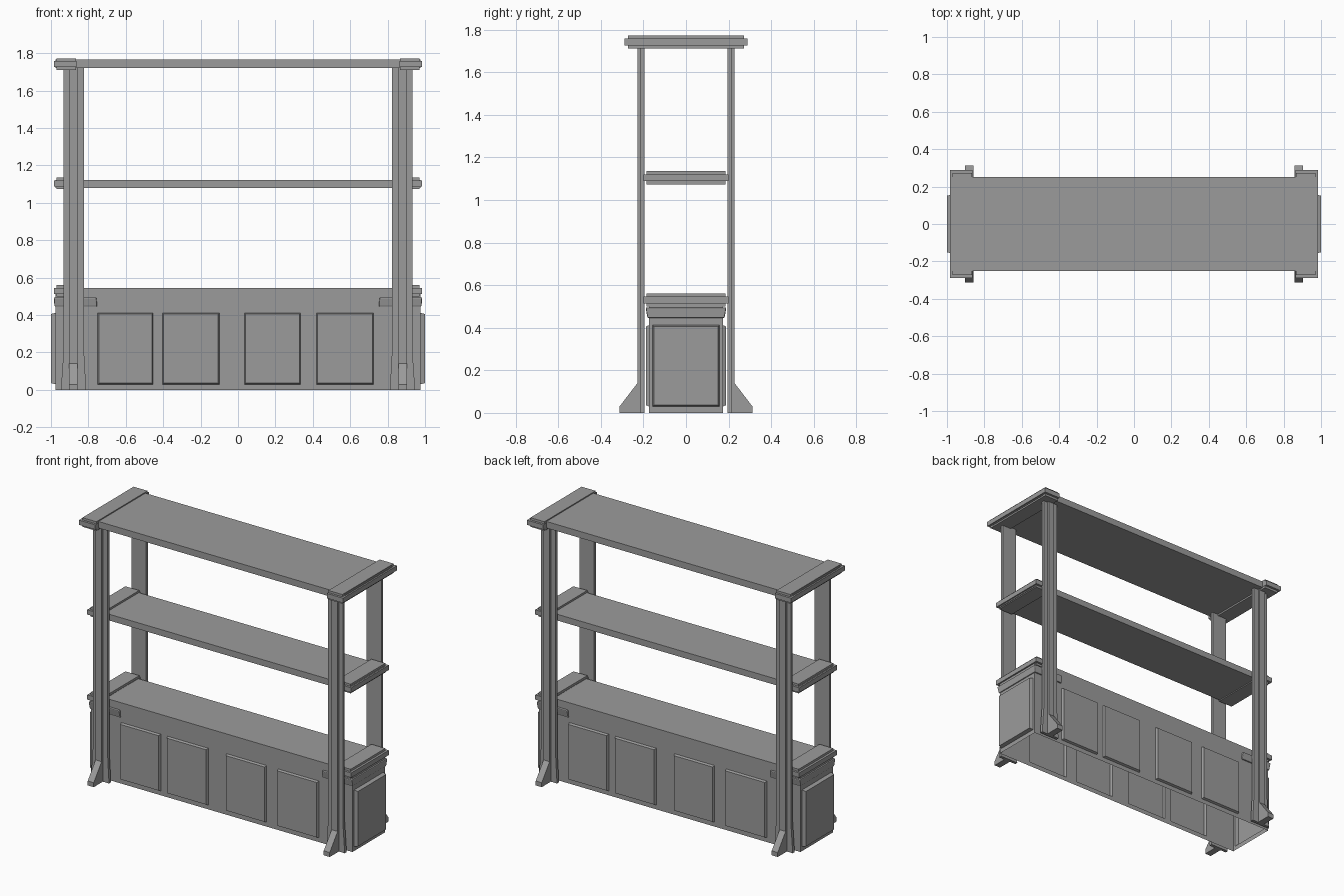
import bpy, bmesh
from mathutils import Vector

if "Cube" in bpy.data.objects:
    bpy.data.objects.remove(bpy.data.objects["Cube"])

gray = bpy.data.materials.new("plain gray")
gray.use_nodes = True
COLOR = (0.33, 0.33, 0.33, 1)
gray.diffuse_color = COLOR
gray.node_tree.nodes["Principled BSDF"].inputs["Base Color"].default_value = COLOR


def finish(name, bm, bevel=0):
    bmesh.ops.recalc_face_normals(bm, faces=bm.faces)
    mesh = bpy.data.meshes.new(name)
    bm.to_mesh(mesh)
    bm.free()
    obj = bpy.data.objects.new(name, mesh)
    mesh.materials.append(gray)
    bpy.context.collection.objects.link(obj)
    if bevel:
        mod = obj.modifiers.new("soft edges", "BEVEL")
        mod.width = bevel
        mod.segments = 2
    return obj


def add_box(bm, x, y, z):
    """Box between the given (low, high) pairs."""
    made = bmesh.ops.create_cube(bm, size=1)["verts"]
    for v in made:
        v.co = Vector([(a + b) / 2 + c * (b - a) for c, (a, b) in zip(v.co, (x, y, z))])
    return made


def box(name, x, y, z, bevel=0):
    bm = bmesh.new()
    add_box(bm, x, y, z)
    return finish(name, bm, bevel)


def prism(name, points, offset):
    """Extrude an outline of 3D points along the offset."""
    bm = bmesh.new()
    face = bm.faces.new([bm.verts.new(p) for p in points])
    top = bmesh.ops.extrude_face_region(bm, geom=[face])["geom"]
    bmesh.ops.translate(bm, vec=offset, verts=[v for v in top if isinstance(v, bmesh.types.BMVert)])
    return finish(name, bm)


# Cabinet: open-bottomed shell with raised door and end panels
W, D, H = 0.975, 0.173, 0.545
DOORS = [(-0.75, -0.455), (-0.405, -0.10), (0.035, 0.335), (0.42, 0.725)]
PANEL_Z, PANEL_Y = (0.03, 0.412), 0.157


def raise_panel(bm, test, out, inset=0.006):
    faces = [f for f in bm.faces if test(f.calc_center_median(), f.normal)]
    geom = bmesh.ops.extrude_face_region(bm, geom=faces)["geom"]
    verts = [v for v in geom if isinstance(v, bmesh.types.BMVert)]
    bmesh.ops.delete(bm, geom=faces, context="FACES_ONLY")
    low = [min(v.co[i] for v in verts) for i in range(3)]
    high = [max(v.co[i] for v in verts) for i in range(3)]
    for v in verts:
        for i in range(3):
            if out[i] == 0:
                v.co[i] = min(max(v.co[i], low[i] + inset), high[i] - inset)
        v.co += Vector(out)


bm = bmesh.new()
add_box(bm, (-W, W), (-D, D), (0, H))
bm.normal_update()
bmesh.ops.delete(bm, geom=[f for f in bm.faces if f.normal.z < -0.5], context="FACES")
cuts = [((s * x, 0, 0), (1, 0, 0)) for s in (-1, 1) for d in DOORS for x in d]
cuts += [((0, 0, z), (0, 0, 1)) for z in PANEL_Z]
cuts += [((0, s * PANEL_Y, 0), (0, 1, 0)) for s in (-1, 1)]
for co, no in cuts:
    bmesh.ops.bisect_plane(bm, geom=bm.verts[:] + bm.edges[:] + bm.faces[:], plane_co=co, plane_no=no)
bm.normal_update()
for side in (-1, 1):
    for lo, hi in DOORS:
        raise_panel(bm, lambda c, n: n.y * side > 0.9 and lo < -side * c.x < hi
                    and PANEL_Z[0] < c.z < PANEL_Z[1], (0, side * 0.015, 0))
    raise_panel(bm, lambda c, n: n.x * side > 0.9 and abs(c.y) < PANEL_Y
                and PANEL_Z[0] < c.z < PANEL_Z[1], (side * 0.025, 0, 0))
bmesh.ops.dissolve_limit(bm, angle_limit=0.01, verts=bm.verts, edges=bm.edges)
finish("cabinet", bm)

# Upper shelves
box("middle_shelf", (-W, W), (-0.18, 0.18), (1.08, 1.122))
box("top_shelf", (-W, W), (-0.25, 0.25), (1.722, 1.766))

for s, side in ((1, "left"), (-1, "right")):
    def span(a, b):
        return tuple(sorted((s * a, s * b)))

    # Stepped end caps on each shelf level
    for level, z, depth in (("lower", 0.53, 0.2), ("middle", 1.104, 0.2), ("top", 1.742, 0.288)):
        box(f"{side}_{level}_cap_core", span(0.866, 0.97), (-depth + 0.015, depth - 0.015), (z - 0.031, z + 0.031))
        box(f"{side}_{level}_cap_rim", span(0.864, 0.985), (-depth, depth), (z - 0.016, z + 0.016))

    # Strap wrapped around the cabinet end, tapering downward
    bm = bmesh.new()
    for v in add_box(bm, span(0.757, 0.985), (-0.19, 0.19), (0.445, 0.495)):
        if v.co.z < 0.46:
            v.co.y *= 0.95
            v.co.x -= s * 0.004
    finish(f"{side}_strap", bm, 0.006)

    for t, end in ((-1, "front"), (1, "back")):
        # Post plate, flared near the floor
        outline = [(0.812, 0), (0.823, 0.2), (0.823, 1.72), (0.933, 1.72), (0.933, 0.2), (0.947, 0)]
        prism(f"{side}_{end}_post", [(s * x, t * 0.195, z) for x, z in outline], (0, t * 0.02, 0))
        # Raised rib ending in a sloped foot
        rib = [(0.2, 0), (0.312, 0), (0.312, 0.03), (0.228, 0.14), (0.228, 1.72), (0.2, 1.72)]
        prism(f"{side}_{end}_foot_rib", [(s * 0.858, t * y, z) for y, z in rib], (s * 0.045, 0, 0))
